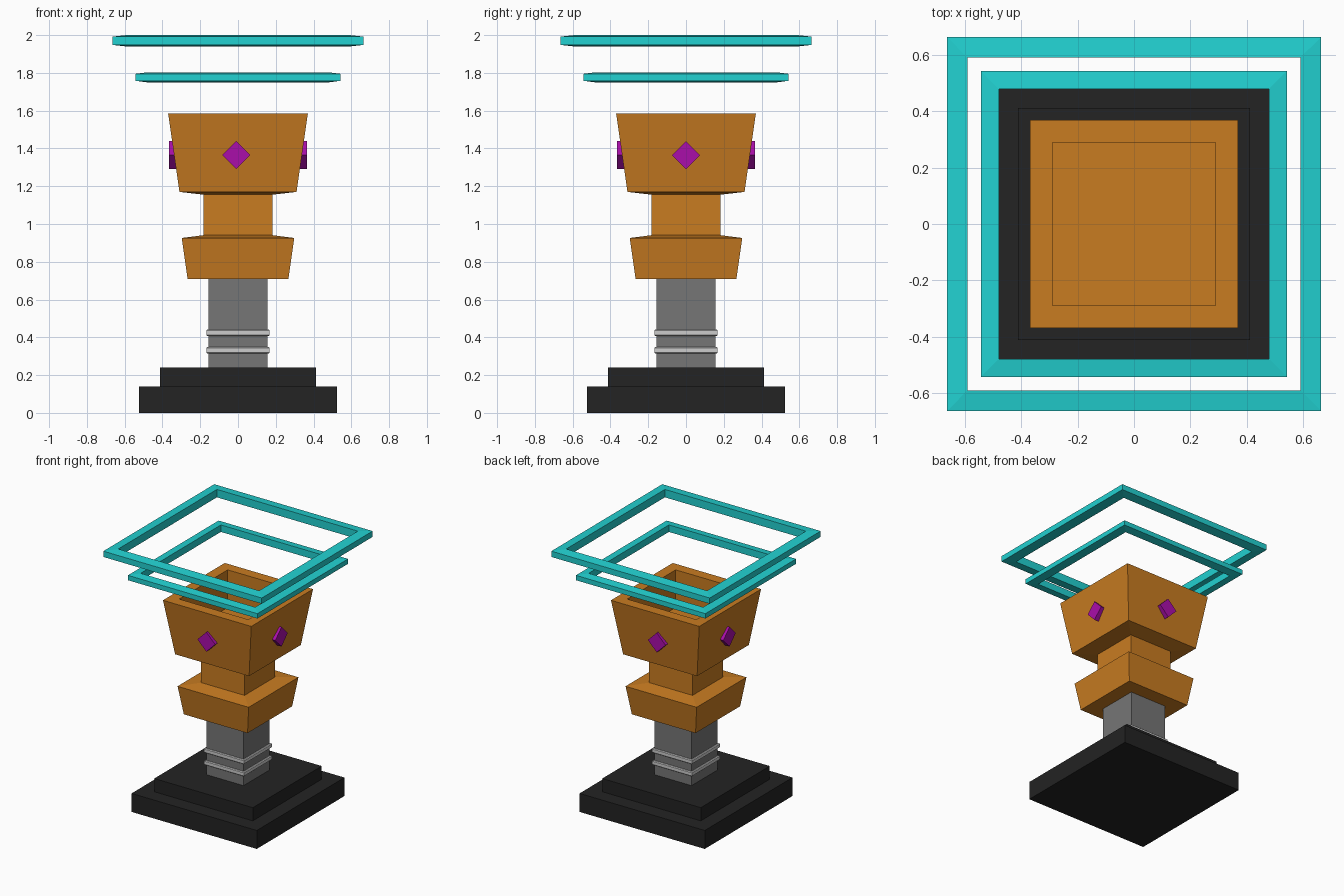
import bpy, bmesh, math
from mathutils import Matrix

if "Cube" in bpy.data.objects:
    bpy.data.objects.remove(bpy.data.objects["Cube"])


def material(name, r, g, b):
    lin = [((c / 255 + 0.055) / 1.055) ** 2.4 for c in (r, g, b)]
    m = bpy.data.materials.new(name)
    m.diffuse_color = (*lin, 1)
    m.use_nodes = True
    m.node_tree.nodes["Principled BSDF"].inputs["Base Color"].default_value = m.diffuse_color
    return m


BLACK = material("matte black", 35, 35, 35)
GREY = material("steel grey", 118, 118, 118)
SILVER = material("light silver", 204, 204, 204)
GOLD = material("warm gold", 201, 124, 33)
PURPLE = material("purple gem", 170, 14, 170)
TEAL = material("bright teal", 34, 209, 209)


def finish(bm, name, mat):
    bmesh.ops.recalc_face_normals(bm, faces=bm.faces)
    mesh = bpy.data.meshes.new(name)
    bm.to_mesh(mesh)
    bm.free()
    mesh.materials.append(mat)
    ob = bpy.data.objects.new(name, mesh)
    bpy.context.collection.objects.link(ob)
    return ob


def square_loft(name, mat, profile, closed=False):
    """Sweep a (half width, z) profile around a square; cap ends unless closed."""
    bm = bmesh.new()
    loops = [[bm.verts.new((sx * h, sy * h, z))
              for sx, sy in ((-1, -1), (1, -1), (1, 1), (-1, 1))]
             for h, z in profile]
    pairs = list(zip(loops, loops[1:]))
    if closed:
        pairs.append((loops[-1], loops[0]))
    else:
        bm.faces.new(loops[0])
        bm.faces.new(loops[-1])
    for a, b in pairs:
        for i in range(4):
            j = (i + 1) % 4
            bm.faces.new((a[i], a[j], b[j], b[i]))
    return finish(bm, name, mat)


# Stepped base
square_loft("base", BLACK, [(.525, 0), (.525, .14), (.413, .14), (.413, .24)])

# Post and its two bands
square_loft("post", GREY, [(.156, .23), (.156, .72)])
for i, z in enumerate((.315, .407)):
    square_loft(f"post_band_{i + 1}", SILVER,
                [(.15, z), (.162, z), (.168, z + .005), (.168, z + .029),
                 (.162, z + .034), (.15, z + .034)])

# Gold collar, neck and hollow cup
square_loft("collar", GOLD, [(.267, .71), (.298, .926), (.18, .941)])
square_loft("neck", GOLD, [(.182, .93), (.182, 1.165)])
square_loft("cup", GOLD, [(.18, 1.155), (.31, 1.17), (.37, 1.586),
                          (.29, 1.586), (.29, 1.30)])

# Diamond gems, one on each side of the cup
for name, turn, shift in (("front", 0, -.01), ("right", 90, 0),
                          ("back", 180, .01), ("left", 270, 0)):
    bm = bmesh.new()
    bmesh.ops.create_cube(bm, size=1, matrix=(
        Matrix.Rotation(math.radians(turn), 4, 'Z')
        @ Matrix.Translation((shift, -.335, 1.365))
        @ Matrix.Rotation(math.radians(45), 4, 'Y')
        @ Matrix.Diagonal((.105, .06, .105, 1))))
    finish(bm, f"{name}_gem", PURPLE)

# Floating square rings, slightly thinner at the outer edge
for name, inner, outer, low, high in (("lower_ring", .48, .543, 1.75, 1.803),
                                      ("upper_ring", .591, .664, 1.94, 2.0)):
    square_loft(name, TEAL, [(inner, low), (outer, low + .008),
                             (outer, high - .008), (inner, high)], closed=True)
